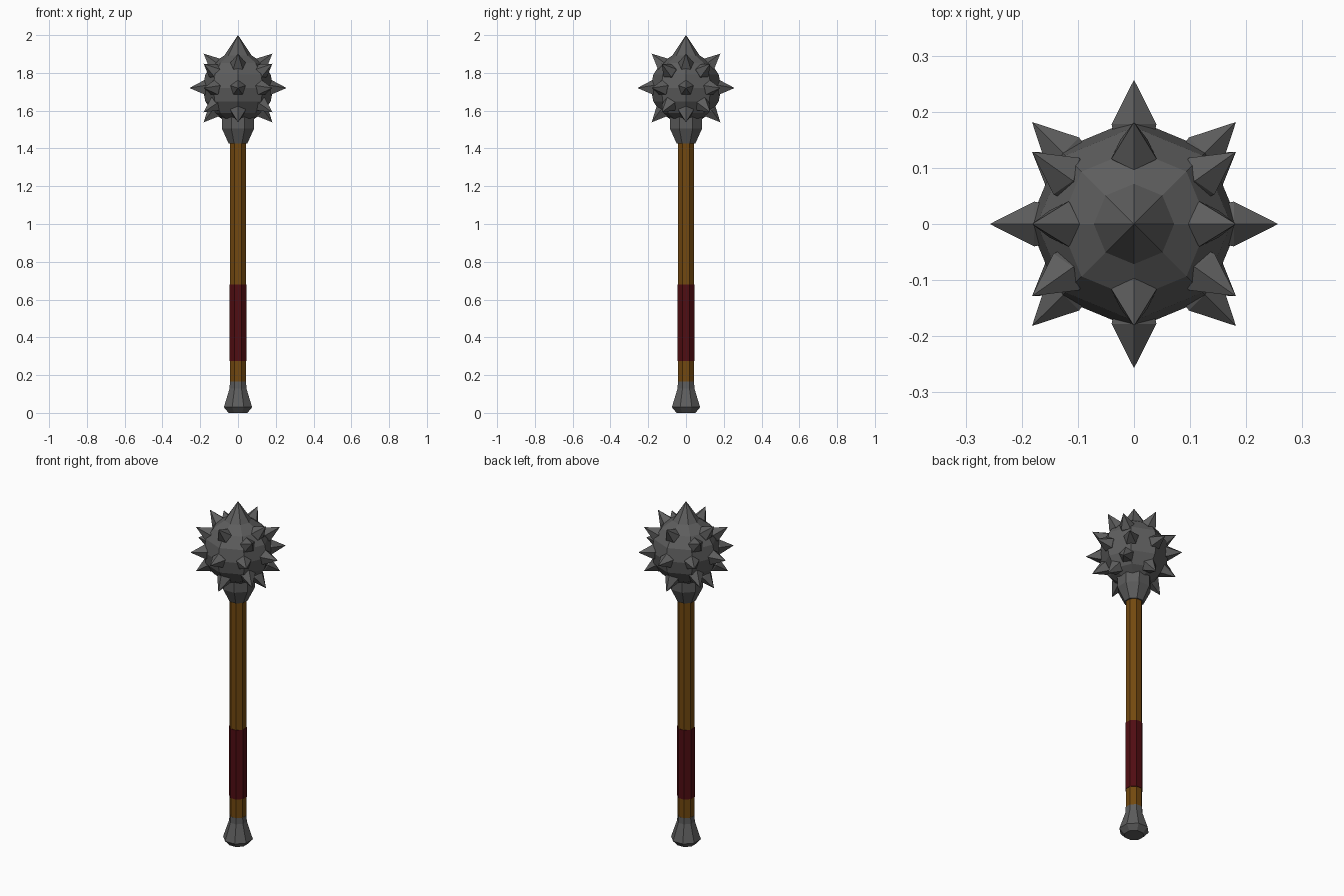
import bpy, bmesh, math
from mathutils import Vector, Matrix

if "Cube" in bpy.data.objects:
    bpy.data.objects.remove(bpy.data.objects["Cube"])


def material(name, rgb):
    m = bpy.data.materials.new(name)
    m.diffuse_color = (*rgb, 1)
    m.use_nodes = True
    m.node_tree.nodes["Principled BSDF"].inputs["Base Color"].default_value = m.diffuse_color
    return m


METAL = material("dark iron", (0.11, 0.11, 0.11))
WOOD = material("brown wood", (0.17, 0.066, 0.005))
LEATHER = material("dark red leather", (0.08, 0.004, 0.006))


def finish(name, bm, mat):
    bmesh.ops.recalc_face_normals(bm, faces=bm.faces)
    me = bpy.data.meshes.new(name)
    bm.to_mesh(me)
    bm.free()
    me.materials.append(mat)
    ob = bpy.data.objects.new(name, me)
    bpy.context.collection.objects.link(ob)
    return ob


def lathe(bm, profile, sides, offset=0.0, matrix=Matrix()):
    """Revolve (radius, height) points; radius 0 makes a point, open ends are capped."""
    rings = []
    for r, z in profile:
        n = sides if r > 0 else 1
        rings.append([bm.verts.new(matrix @ Vector((
            r * math.cos(offset + math.tau * i / sides),
            r * math.sin(offset + math.tau * i / sides), z))) for i in range(n)])
    for a, b in zip(rings, rings[1:]):
        for i in range(sides):
            j = (i + 1) % sides
            if len(b) == 1:
                bm.faces.new((a[i], a[j], b[0]))
            elif len(a) == 1:
                bm.faces.new((a[0], b[j], b[i]))
            else:
                bm.faces.new((a[i], a[j], b[j], b[i]))
    for ring in (rings[0], rings[-1]):
        if len(ring) > 1:
            bm.faces.new(ring)


def turned(name, profile, mat, offset=math.pi / 8):
    bm = bmesh.new()
    lathe(bm, profile, 8, offset)
    return finish(name, bm, mat)


# Shaft, grip and iron fittings, all eight-sided
turned("handle", [(0.0455, 0.08), (0.0455, 1.46)], WOOD)
turned("grip", [(0.0485, 0.275), (0.0485, 0.68)], LEATHER)
turned("pommel", [(0.054, 0.0), (0.081, 0.03), (0.048, 0.13), (0.0465, 0.165)], METAL)
turned("collar", [(0.053, 1.425), (0.092, 1.505), (0.094, 1.60)], METAL)

# Ball head, with its top pole drawn up into a point
R, C = 0.187, 1.72
ball = [(0, C - R)]
ball += [(R * math.sin(k * math.pi / 8), C - R * math.cos(k * math.pi / 8)) for k in range(1, 8)]
ball += [(0, 2.0)]
turned("head", ball, METAL, 0)

# Five-sided spikes: equator ring, diagonals and in-between directions
s = math.sqrt(0.5)
dirs = [(math.cos(k * math.pi / 4), math.sin(k * math.pi / 4), 0) for k in range(8)]
for a in (-1, 1):
    for z in (-1, 1):
        dirs += [(a * s, 0, z * s), (0, a * s, z * s)]
        dirs += [(a * s, b * 0.5, z * 0.5) for b in (-1, 1)]
bm = bmesh.new()
for d in dirs:
    m = Matrix.Translation((0, 0, C)) @ Vector(d).to_track_quat('Z', 'Y').to_matrix().to_4x4()
    lathe(bm, [(0.034, 0.14), (0.042, 0.178), (0, 0.257)], 5, math.pi / 2, m)
finish("spikes", bm, METAL)
